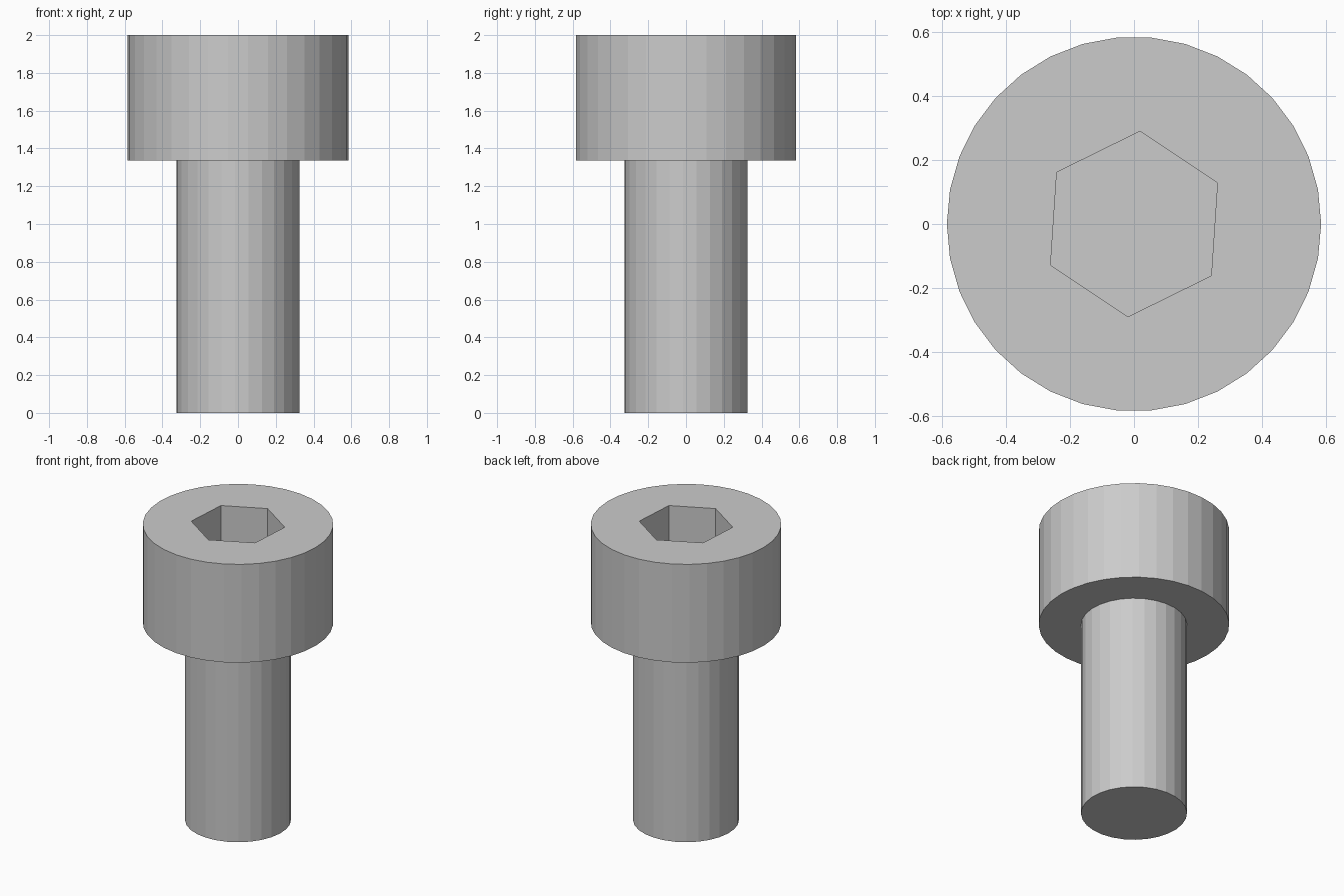
import bpy
from math import radians

default = bpy.data.objects.get("Cube")
if default:
    bpy.data.objects.remove(default, do_unlink=True)

# Single plain metal colour
steel = bpy.data.materials.new("light_grey_steel")
steel.use_nodes = True
GREY = (0.6, 0.6, 0.6, 1)
steel.diffuse_color = GREY
steel.node_tree.nodes["Principled BSDF"].inputs["Base Color"].default_value = GREY


def prism(name, sides, radius, bottom, top, turn):
    """Upright flat-shaded prism with one corner at angle `turn` from +x."""
    bpy.ops.mesh.primitive_cylinder_add(
        vertices=sides, radius=radius, depth=top - bottom,
        location=(0, 0, (bottom + top) / 2),
        rotation=(0, 0, radians(turn - 90)))
    obj = bpy.context.object
    obj.name = obj.data.name = name
    obj.data.materials.append(steel)
    return obj


HEAD_BASE, HEAD_TOP, SOCKET_DEPTH = 1.335, 2.0, 0.34

# Plain shank and wide cylindrical head
shank = prism("shank", 28, 0.325, 0, HEAD_BASE, -2.8)
head = prism("socket_head", 34, 0.584, HEAD_BASE, HEAD_TOP, 0)

# Hexagonal drive recess cut into the head
cutter = prism("hex_socket_cutter", 6, 0.29, HEAD_TOP - SOCKET_DEPTH, HEAD_TOP + 0.2, 26.2)
cutter.hide_render = True
cut = head.modifiers.new("hex_socket", 'BOOLEAN')
cut.operation = 'DIFFERENCE'
cut.solver = 'EXACT'
cut.object = cutter
bpy.context.view_layer.objects.active = head
bpy.ops.object.modifier_apply(modifier=cut.name)
bpy.data.objects.remove(cutter, do_unlink=True)
